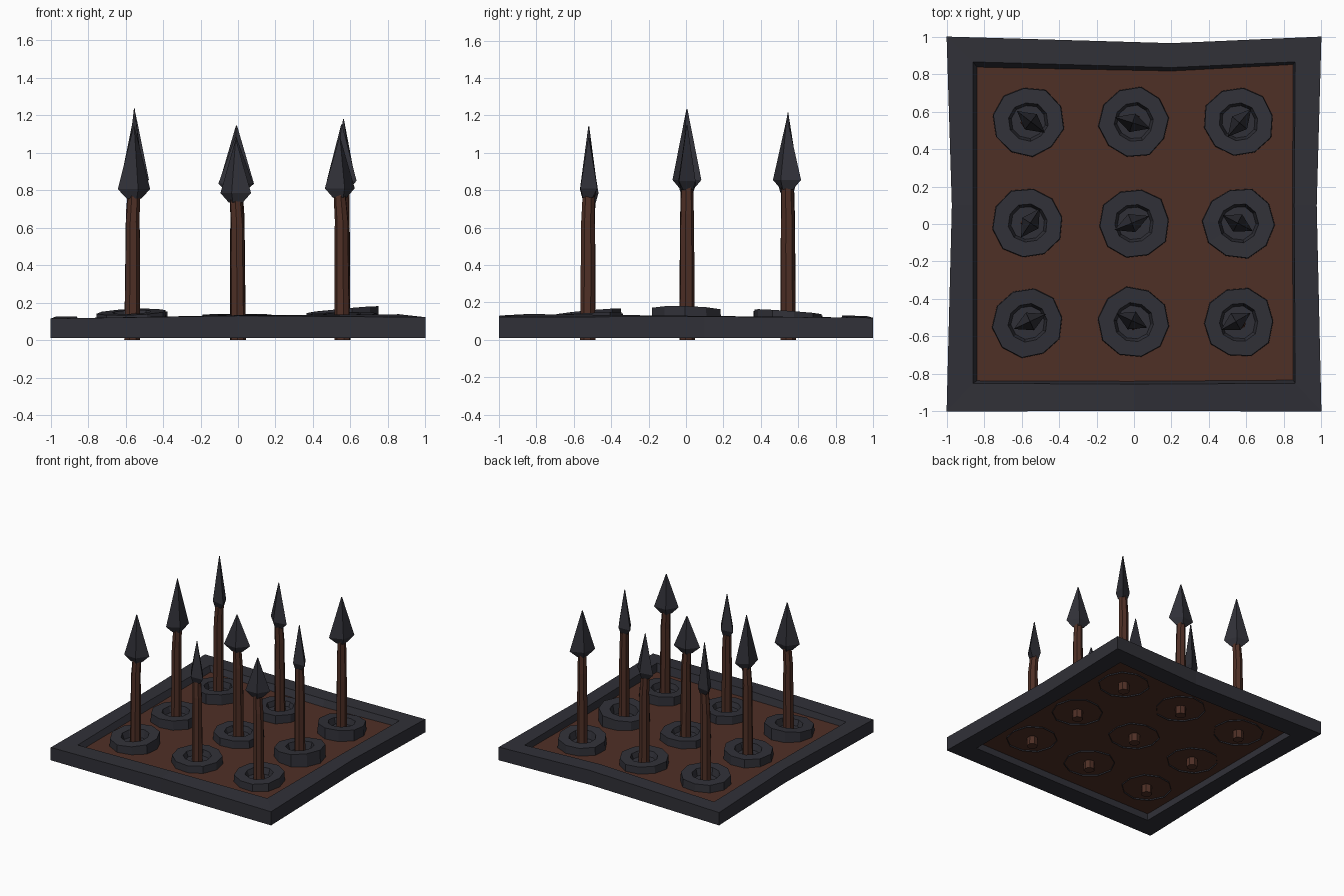
import bpy, math, random
from mathutils import Vector

if "Cube" in bpy.data.objects:
    bpy.data.objects.remove(bpy.data.objects["Cube"])

random.seed(4)


def material(name, col):
    m = bpy.data.materials.new(name)
    m.diffuse_color = (*col, 1)
    m.use_nodes = True
    m.node_tree.nodes["Principled BSDF"].inputs["Base Color"].default_value = m.diffuse_color
    return m


IRON = material("dark iron", (0.030, 0.030, 0.039))
WOOD = material("brown wood", (0.078, 0.029, 0.019))


def mesh_object(name, verts, faces, mat):
    me = bpy.data.meshes.new(name)
    me.from_pydata([tuple(v) for v in verts], [], faces)
    me.materials.append(mat)
    ob = bpy.data.objects.new(name, me)
    bpy.context.collection.objects.link(ob)
    return ob


def loft(name, loops, mat, cap_start=False, cap_end=False, closed=False):
    """Skin a list of equal-length counter-clockwise loops."""
    n = len(loops[0])
    verts = [v for lp in loops for v in lp]
    faces = []
    count = len(loops)
    for k in range(count if closed else count - 1):
        a, b = k * n, ((k + 1) % count) * n
        for i in range(n):
            j = (i + 1) % n
            faces.append((a + i, a + j, b + j, b + i))
    if cap_start:
        faces.append(tuple(reversed(range(n))))
    if cap_end:
        faces.append(tuple(range((count - 1) * n, count * n)))
    return mesh_object(name, verts, faces, mat)


# Slightly warped square frame: corners plus one point in each side
outer = [(-1, -1), (0, -.998), (1, -1), (.975, .1), (1, 1), (.2, .965), (-1, 1), (-.972, .1)]
inner = [(-.86, -.85), (0, -.855), (.86, -.85), (.855, .1), (.86, .865), (.2, .835), (-.86, .865), (-.86, .1)]
floor = [(-.835, -.835), (0, -.838), (.848, -.832), (.845, .1), (.848, .85), (.2, .815), (-.835, .835), (-.835, .1)]
top_out = [.115, .13, .122, .125, .118, .128, .115, .125]
top_in = [.115, .133, .138, .128, .12, .13, .115, .125]
loft("frame", [
    [(x, y, .01) for x, y in outer],
    [(x, y, z) for (x, y), z in zip(outer, top_out)],
    [(x, y, z) for (x, y), z in zip(inner, top_in)],
    [(x, y, .07) for x, y in floor],
    [(x, y, .01) for x, y in floor],
], IRON, closed=True)

# Thin wooden panel set inside the frame
loft("panel", [[(x * 1.01, y * 1.01, z) for x, y in floor] for z in (.066, .074)],
     WOOD, cap_start=True, cap_end=True)


def circle(cx, cy, z, r, n, turn=0.0):
    return [Vector((cx + r * math.cos(turn + math.tau * i / n),
                    cy + r * math.sin(turn + math.tau * i / n), z)) for i in range(n)]


def socket(cx, cy, top, tilt):
    """Ten-sided collar with a sunken floor and a tilted rim."""
    n, turn = 10, random.uniform(0, .6)
    wob = [random.uniform(.96, 1.04) for _ in range(n)]
    loops = []
    for r, z, slope in ((.19, .055, 0), (.186, top, 1), (.105, top, 1), (.09, .095, 0)):
        lp = circle(cx, cy, z, r, n, turn)
        for v, w in zip(lp, wob):
            dx, dy = v.x - cx, v.y - cy
            v.x, v.y = cx + dx * w, cy + dy * w
            v.z += slope * (tilt[0] * dx + tilt[1] * dy)
        loops.append(lp)
    loft("socket", loops, IRON, cap_end=True)


def spear(x, y, tip, length, angle, half, bend):
    """Bent tapering shaft with a flattened four-sided head."""
    neck = tip - length
    bx, by = bend
    path = [(0, 0, 0, .042), (.3 * bx, .3 * by, .62 * neck, .039),
            (.3 * bx, .3 * by, .84 * neck, .037), (bx, by, neck + .015, .033)]
    loft("shaft", [circle(x + dx, y + dy, z, r, 7, angle) for dx, dy, z, r in path],
         WOOD, cap_start=True, cap_end=True)
    a = math.radians(angle)
    cx, cy = x + bx, y + by

    def diamond(z, l, w):
        pts = [(l, 0), (0, w), (-l, 0), (0, -w)]
        return [(cx + u * math.cos(a) - v * math.sin(a),
                 cy + u * math.sin(a) + v * math.cos(a), z) for u, v in pts]

    loft("spear_head", [diamond(neck, .042, .036), diamond(neck + .05, half, .052),
                        diamond(tip, .003, .003)], IRON, cap_start=True, cap_end=True)


# x, y, tip height, head length, head angle, half width, bend, rim height, rim tilt
L, C, R = -.565, 0.0, .558
F, M, B = -.525, .005, .545
spears = [
    (L, F, 1.14, .385, 25, .095, (.01, .005), .150, (.04, .09)),
    (L, M, 1.235, .43, 57, .092, (.012, 0), .145, (.04, 0)),
    (L, B, 1.215, .41, -38, .095, (.015, 0), .145, (.03, -.05)),
    (C, F, 1.065, .33, -25, .09, (-.012, .01), .135, (0, .03)),
    (C, M, 1.085, .30, 22, .10, (-.012, 0), .135, (0, 0)),
    (C, B, 1.145, .36, -18, .098, (-.008, -.005), .135, (0, -.03)),
    (R, F, 1.08, .32, 30, .092, (-.015, .005), .140, (.02, .05)),
    (R, M, 1.15, .35, -28, .09, (-.005, 0), .162, (.10, -.03)),
    (R, B, 1.18, .375, 50, .098, (.005, -.005), .150, (.03, -.07)),
]
for x, y, tip, length, ang, half, bend, rim, tilt in spears:
    socket(x, y, rim, tilt)
    spear(x, y, tip, length, ang, half, bend)
